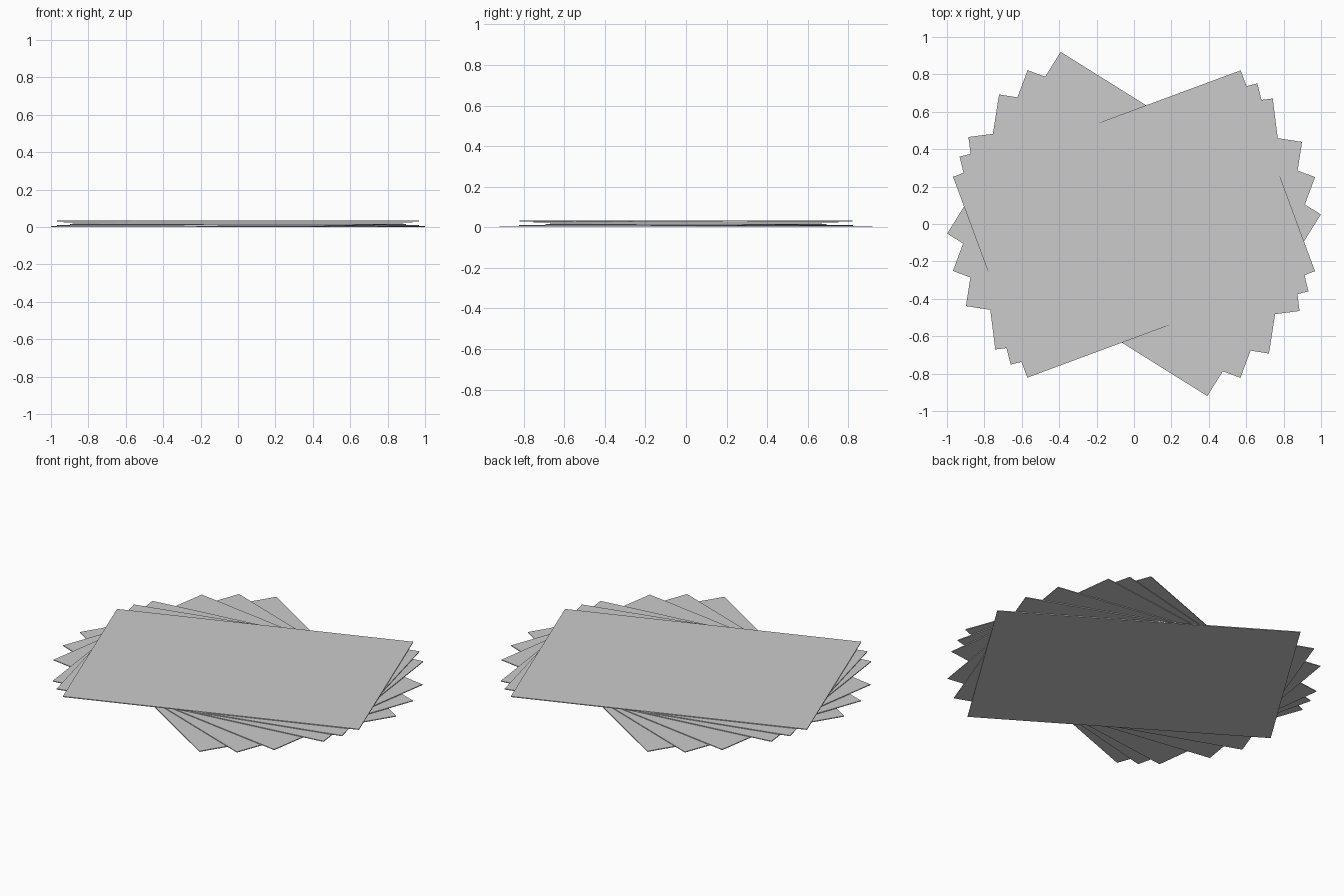
import bpy
from math import radians

if "Cube" in bpy.data.objects:
    bpy.data.objects.remove(bpy.data.objects["Cube"])

LENGTH, WIDTH = 1.64, 1.145      # sheet size
THICK, STEP = 0.0046, 0.0058     # sheet thickness and stacking pitch
ANGLES = [-32, -20.4, -8.9, 7.2, 13.8, 20.3]   # bottom to top


def add_sheet(index, angle):
    """One flat sheet of the fanned stack."""
    z = index * STEP + THICK / 2
    bpy.ops.mesh.primitive_cube_add(size=1, location=(0, 0, z),
                                    rotation=(0, 0, radians(angle)))
    sheet = bpy.context.object
    sheet.name = f"paper_sheet_{index + 1}"
    sheet.scale = (LENGTH, WIDTH, THICK)
    bpy.ops.object.transform_apply(location=False, rotation=False, scale=True)


# Stack of sheets, each twisted about the shared centre
for i, a in enumerate(ANGLES):
    add_sheet(i, a)
